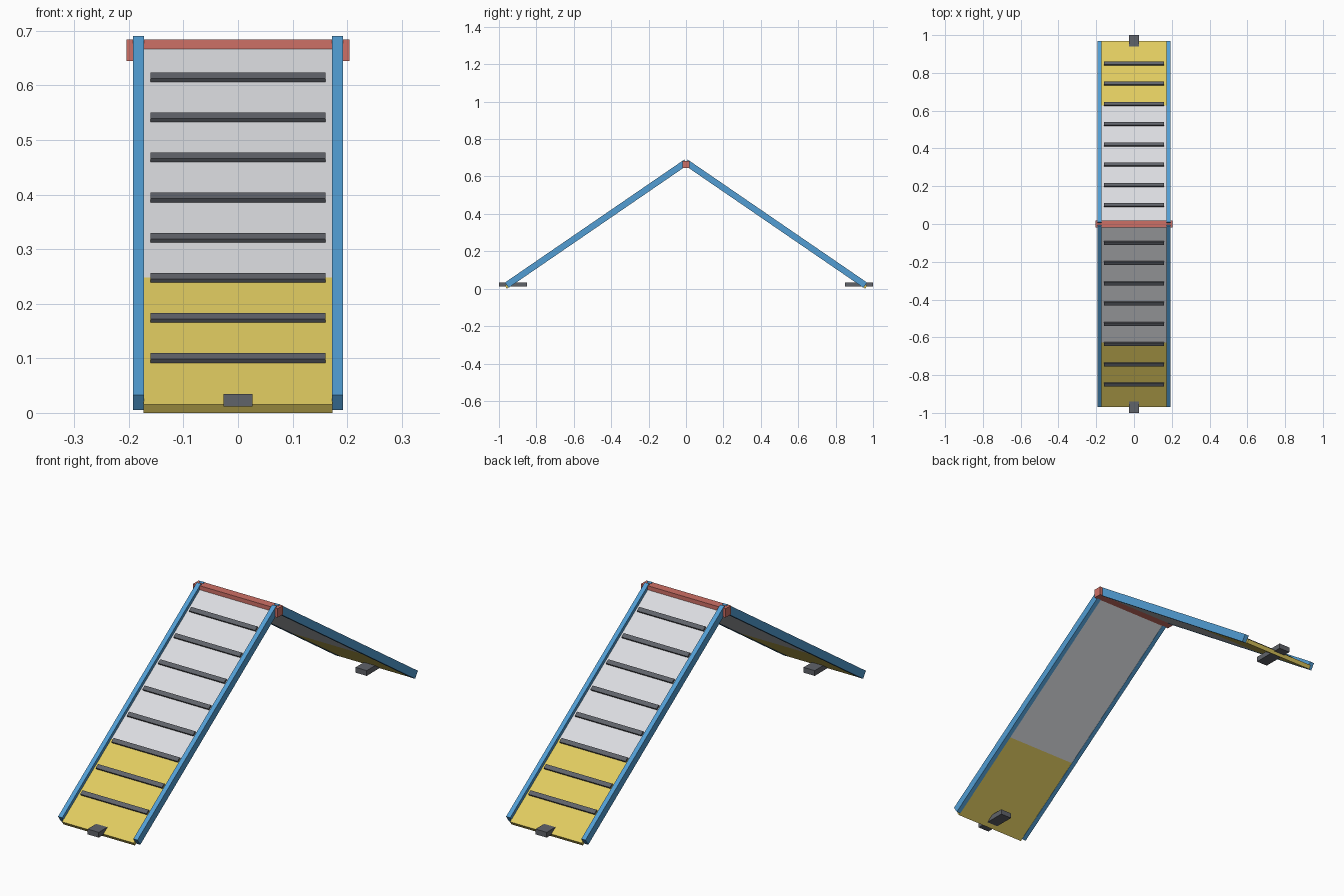
import bpy, bmesh, math
from mathutils import Matrix, Vector

if "Cube" in bpy.data.objects:
    bpy.data.objects.remove(bpy.data.objects["Cube"])


def material(name, r, g, b):
    """Flat colour from 0-255 display values, stored as linear."""
    rgb = [((c / 255 + 0.055) / 1.055) ** 2.4 for c in (r, g, b)]
    mat = bpy.data.materials.new(name)
    mat.use_nodes = True
    mat.diffuse_color = (*rgb, 1)
    mat.node_tree.nodes["Principled BSDF"].inputs["Base Color"].default_value = (*rgb, 1)
    return mat


WHITE = material("pale grey board", 219, 220, 224)
YELLOW = material("yellow contact zone", 224, 203, 96)
BLUE = material("blue rail", 82, 158, 212)
RED = material("red ridge", 206, 112, 102)
DARK = material("dark grey grip", 96, 99, 106)


def box(name, size, centre, frame, mats, split=None):
    """Box in a local frame; past the split along local y it takes the second colour."""
    bm = bmesh.new()
    bmesh.ops.create_cube(bm, size=1, matrix=Matrix.Translation(centre) @ Matrix.Diagonal((*size, 1)))
    if split is not None:
        bmesh.ops.bisect_plane(bm, geom=bm.verts[:] + bm.edges[:] + bm.faces[:],
                               plane_co=(0, split, 0), plane_no=(0, 1, 0))
        for face in bm.faces:
            face.material_index = int(face.calc_center_median().y < split)
    bm.transform(frame)
    mesh = bpy.data.meshes.new(name)
    bm.to_mesh(mesh)
    bm.free()
    for mat in mats:
        mesh.materials.append(mat)
    obj = bpy.data.objects.new(name, mesh)
    bpy.context.collection.objects.link(obj)
    return obj


APEX = 0.676
SLOPE = math.atan(0.6855)
BOARD, RAIL = 1.1725, 1.162

for label, turn in (("front", 0), ("back", math.pi)):
    upright = Matrix.Rotation(turn, 4, "Z")
    # Ramp frame: origin at the apex, -y runs down the slope, z is the surface normal
    ramp = upright @ Matrix.Translation((0, 0, APEX)) @ Matrix.Rotation(SLOPE, 4, "X")

    # Walking board with its painted lower contact zone
    box(label + "_board", (0.346, BOARD, 0.018), Vector((0, -BOARD / 2, -0.0066)),
        ramp, [WHITE, YELLOW], split=-0.76)

    # Side rails
    for side in (1, -1):
        hand = "left" if side * math.cos(turn) > 0 else "right"
        box(f"{label}_{hand}_rail", (0.02, RAIL, 0.034), Vector((side * 0.182, -RAIL / 2, 0)),
            ramp, [BLUE])

    # Grip slats
    for i in range(8):
        box(f"{label}_slat_{i + 1}", (0.32, 0.0195, 0.008),
            Vector((0, -0.117 - 0.13 * i, 0.0064)), ramp, [DARK])

    # Foot plate at the bottom of the ramp
    box(label + "_foot", (0.054, 0.15, 0.023), Vector((0, -0.925, 0.023)), upright, [DARK])

# Ridge bar joining the two ramps
box("ridge_bar", (0.408, 0.037, 0.039), Vector((0, 0, 0.6645)), Matrix.Identity(4), [RED])
